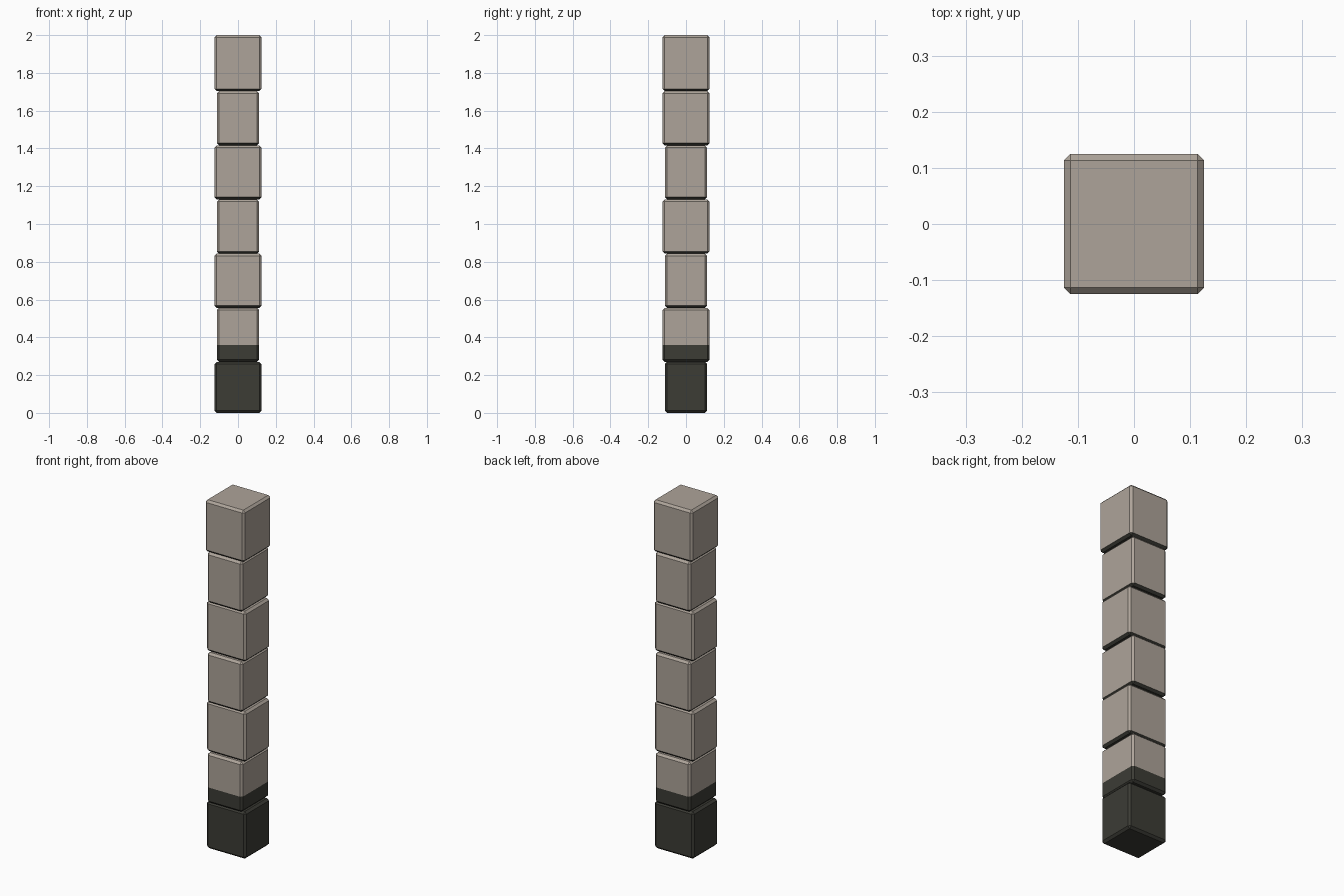
import bpy, bmesh
from mathutils import Vector

cube = bpy.data.objects.get("Cube")
if cube:
    bpy.data.objects.remove(cube, do_unlink=True)


def material(name, rgb):
    mat = bpy.data.materials.new(name)
    mat.use_nodes = True
    colour = (*rgb, 1)
    mat.diffuse_color = colour
    mat.node_tree.nodes["Principled BSDF"].inputs["Base Color"].default_value = colour
    return mat


STONE = material("warm_grey_stone", (0.42, 0.37, 0.32))
DARK = material("dark_base", (0.045, 0.045, 0.036))

WIDE, NARROW, BEVEL = 0.25, 0.224, 0.012
DARK_TOP = 0.36
JOINTS = [0, 0.27, 0.556, 0.843, 1.13, 1.416, 1.704, 2]


def block(name, width, depth, bottom, top):
    """Chamfered block, dark underneath and below the painted line."""
    bm = bmesh.new()
    bmesh.ops.create_cube(bm, size=1)
    bmesh.ops.scale(bm, vec=(width, depth, top - bottom), verts=bm.verts)
    bmesh.ops.translate(bm, vec=(0, 0, (bottom + top) / 2), verts=bm.verts)
    bmesh.ops.bevel(bm, geom=bm.edges[:], offset=BEVEL, segments=1,
                    profile=0.5, affect='EDGES')

    # Cut the painted line where it crosses the block
    if bottom < DARK_TOP < top:
        bmesh.ops.bisect_plane(bm, geom=bm.verts[:] + bm.edges[:] + bm.faces[:],
                               plane_co=Vector((0, 0, DARK_TOP)),
                               plane_no=Vector((0, 0, 1)))
    bm.normal_update()
    for face in bm.faces:
        below_line = face.calc_center_median().z < DARK_TOP
        face.material_index = int(below_line or face.normal.z < -0.3)

    mesh = bpy.data.meshes.new(name)
    bm.to_mesh(mesh)
    bm.free()
    mesh.materials.append(STONE)
    mesh.materials.append(DARK)
    obj = bpy.data.objects.new(name, mesh)
    bpy.context.collection.objects.link(obj)


# Stacked blocks whose wide side alternates, ending in a square cap
last = len(JOINTS) - 2
for i in range(last + 1):
    width = NARROW if i % 2 else WIDE
    depth = WIDE if i % 2 or i == last else NARROW
    name = "cap_block" if i == last else f"column_block_{i + 1}"
    block(name, width, depth, JOINTS[i], JOINTS[i + 1])
